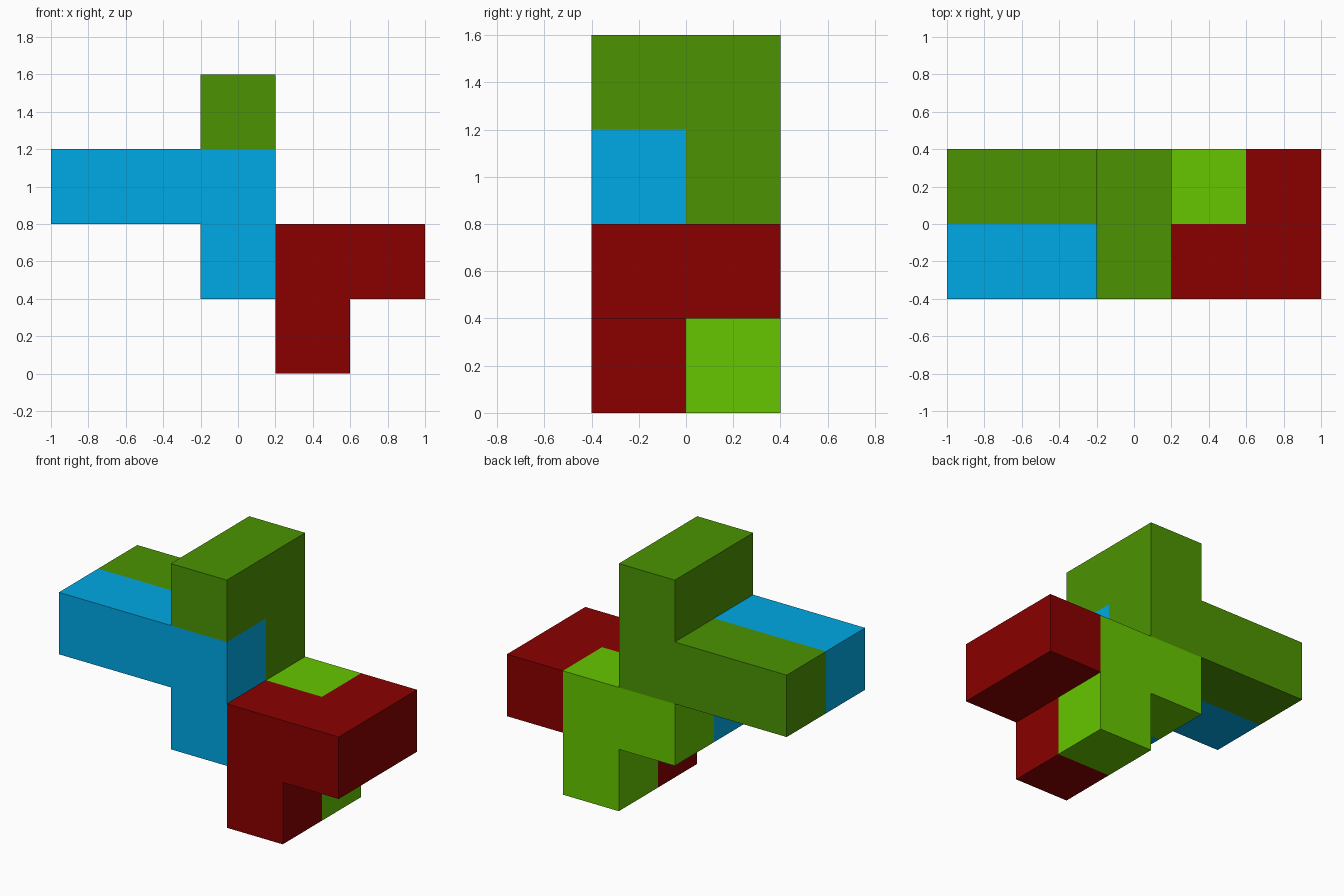
import bpy, bmesh
from mathutils import Vector

if "Cube" in bpy.data.objects:
    bpy.data.objects.remove(bpy.data.objects["Cube"])

S = 0.4  # cube cell size

# Interlocking pieces: sRGB colour and cells (x, y, z), y = 0 is the front layer
PIECES = {
    "blue_piece": ((0, 169, 230), [(0, 0, 2), (1, 0, 2), (2, 0, 2), (2, 0, 1)]),
    "red_piece": ((138, 0, 0), [(3, 0, 0), (3, 0, 1), (4, 0, 1), (4, 1, 1)]),
    "lime_piece": ((101, 198, 0), [(3, 1, 0), (3, 1, 1), (2, 1, 1)]),
    "green_piece": ((76, 148, 2), [(0, 1, 2), (1, 1, 2), (2, 1, 2), (2, 1, 3), (2, 0, 3)]),
}
OCCUPIED = {c for _, cells in PIECES.values() for c in cells}


def linear(v):
    v /= 255
    return v / 12.92 if v <= 0.04045 else ((v + 0.055) / 1.055) ** 2.4


def add_outer_faces(bm, cell):
    """Add the sides of one cell that do not touch another cell."""
    centre = Vector(((cell[0] - 2) * S, (cell[1] - 0.5) * S, (cell[2] + 0.5) * S))
    for axis in range(3):
        for sign in (-1, 1):
            near = list(cell)
            near[axis] += sign
            if tuple(near) in OCCUPIED:
                continue
            n, u, v = Vector(), Vector(), Vector()
            n[axis] = sign
            u[(axis + 1) % 3] = sign
            v[(axis + 2) % 3] = 1
            corners = [(-1, -1), (1, -1), (1, 1), (-1, 1)]
            bm.faces.new([bm.verts.new(centre + (n + u * a + v * b) * S / 2)
                          for a, b in corners])


# One object and one material per piece
for name, (rgb, cells) in PIECES.items():
    bm = bmesh.new()
    for cell in cells:
        add_outer_faces(bm, cell)
    bmesh.ops.remove_doubles(bm, verts=bm.verts, dist=0.001)
    mesh = bpy.data.meshes.new(name)
    bm.to_mesh(mesh)
    bm.free()
    mat = bpy.data.materials.new(name.replace("_piece", " paint"))
    mat.diffuse_color = (*map(linear, rgb), 1)
    mat.use_nodes = True
    mat.node_tree.nodes["Principled BSDF"].inputs["Base Color"].default_value = mat.diffuse_color
    mesh.materials.append(mat)
    bpy.context.collection.objects.link(bpy.data.objects.new(name, mesh))
